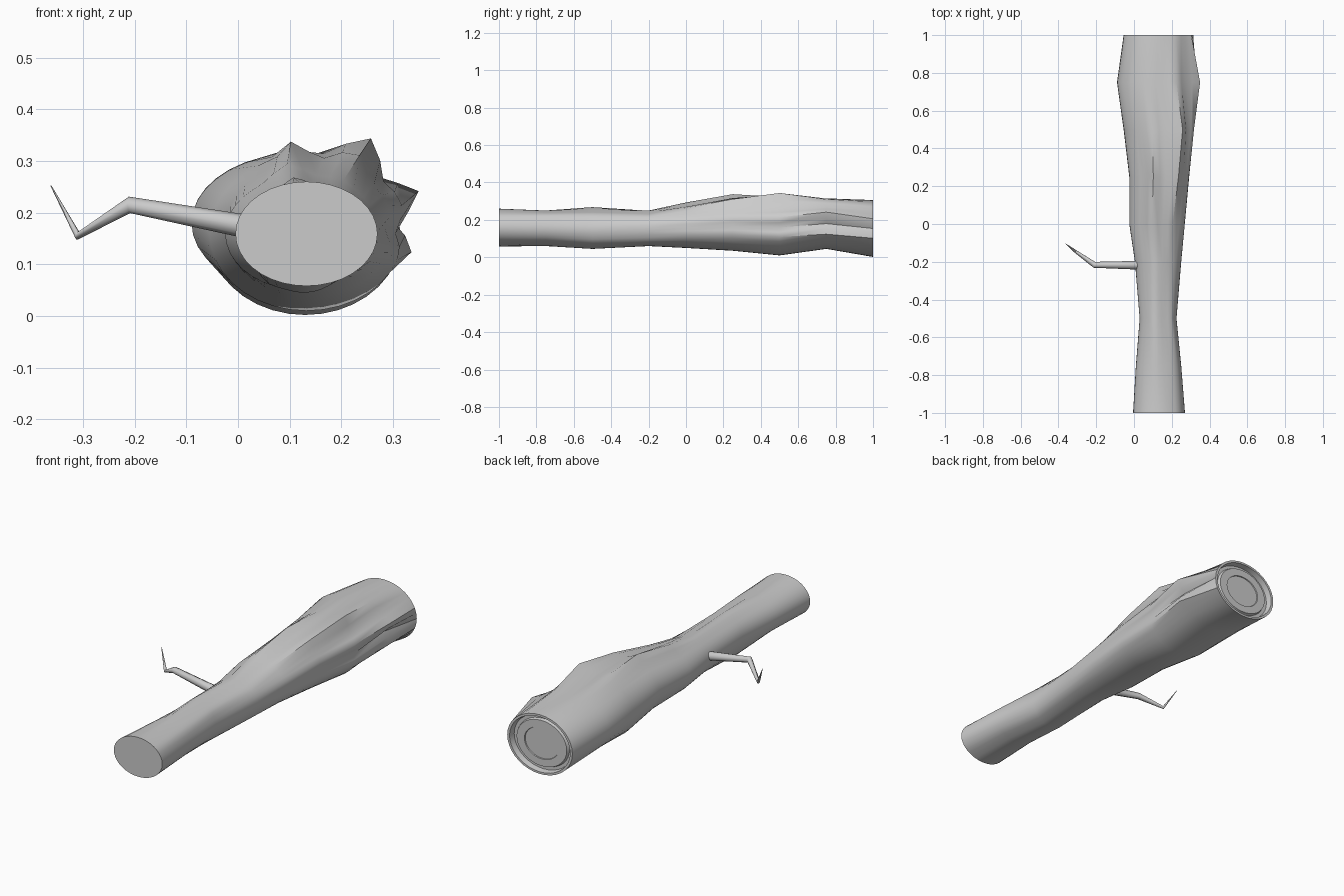
import bpy, bmesh, math
from mathutils import Vector

if "Cube" in bpy.data.objects:
    bpy.data.objects.remove(bpy.data.objects["Cube"])

N = 36


def finish(bm, name, angle):
    bmesh.ops.recalc_face_normals(bm, faces=bm.faces[:])
    me = bpy.data.meshes.new(name)
    bm.to_mesh(me)
    bm.free()
    ob = bpy.data.objects.new(name, me)
    bpy.context.collection.objects.link(ob)
    bpy.ops.object.select_all(action='DESELECT')
    ob.select_set(True)
    bpy.context.view_layer.objects.active = ob
    bpy.ops.object.shade_smooth_by_angle(angle=math.radians(angle))
    return ob


def loft(bm, rings):
    """Skin closed rings of points and cap both ends."""
    vs = [[bm.verts.new(p) for p in ring] for ring in rings]
    for a, b in zip(vs, vs[1:]):
        n = len(a)
        for i in range(n):
            j = (i + 1) % n
            bm.faces.new((a[i], a[j], b[j], b[i]))
    bm.faces.new(vs[0])
    bm.faces.new(vs[-1][::-1])


def section(y, x0, x1, z0, z1, bumps=(), scale=1.0):
    """Elliptical log section with bark ridges: (angle, height, width)."""
    cx, cz, rx, rz = (x0 + x1) / 2, (z0 + z1) / 2, (x1 - x0) / 2, (z1 - z0) / 2
    pts = []
    for i in range(N):
        deg = 360 * i / N
        a = math.radians(deg)
        d = 0
        for ang, h, w in bumps:
            diff = (deg - ang + 180) % 360 - 180
            d += h * math.exp(-(diff / w) ** 2)
        pts.append((cx + (rx * scale + d) * math.cos(a), y,
                    cz + (rz * scale + d) * math.sin(a)))
    return pts


# log trunk: y, x range, z range, bark ridges
stations = [
    (-1.00, -0.005, 0.27, 0.058, 0.26),
    (-0.75, 0.01, 0.25, 0.06, 0.25, [(40, 0.008, 12), (300, -0.008, 15)]),
    (-0.50, 0.03, 0.225, 0.045, 0.25, [(100, 0.02, 15), (50, 0.01, 12), (225, 0.01, 15)]),
    (-0.20, 0.005, 0.25, 0.06, 0.25, [(60, -0.008, 12), (320, 0.01, 12)]),
    (0.00, -0.025, 0.275, 0.05, 0.27, [(100, 0.025, 13), (62, 0.01, 12), (0, -0.008, 12)]),
    (0.25, -0.025, 0.30, 0.035, 0.30, [(100, 0.04, 11), (63, 0.035, 13), (0, -0.015, 10)]),
    (0.50, -0.055, 0.32, 0.01, 0.31, [(100, 0.015, 12), (60, 0.062, 13), (0, -0.015, 9), (25, 0.012, 10)]),
    (0.75, -0.09, 0.32, 0.045, 0.315, [(20, 0.045, 11), (340, 0.03, 10), (0, -0.02, 8), (60, 0.015, 12)]),
]
end = (-0.055, 0.315, 0.002, 0.306)
rings = [section(*s) for s in stations] + [section(1.0, *end)]
# stepped growth rings on the thick end
for scale, y in ((0.93, 1.0), (0.9, 0.97), (0.8, 0.97), (0.77, 0.985), (0.53, 0.985), (0.52, 0.98)):
    rings.append(section(y, *end, scale=scale))
bm = bmesh.new()
loft(bm, rings)
finish(bm, "log_trunk", 40)

# bent, tapering twig
path = [Vector(p) for p in ((0.06, -0.218, 0.165), (-0.01, -0.218, 0.178), (-0.21, -0.216, 0.215),
                            (-0.31, -0.145, 0.155), (-0.362, -0.104, 0.252))]
radii = (0.024, 0.022, 0.016, 0.008, 0.001)
bm = bmesh.new()
twig = []
for k, (p, r) in enumerate(zip(path, radii)):
    t = (path[min(k + 1, 4)] - path[max(k - 1, 0)]).normalized()
    u = t.cross(Vector((0, 1, 0))).normalized()
    v = u.cross(t)
    twig.append([p + r * (math.cos(i * math.tau / 8) * u + math.sin(i * math.tau / 8) * v)
                 for i in range(8)])
loft(bm, twig)
finish(bm, "twig", 50)
